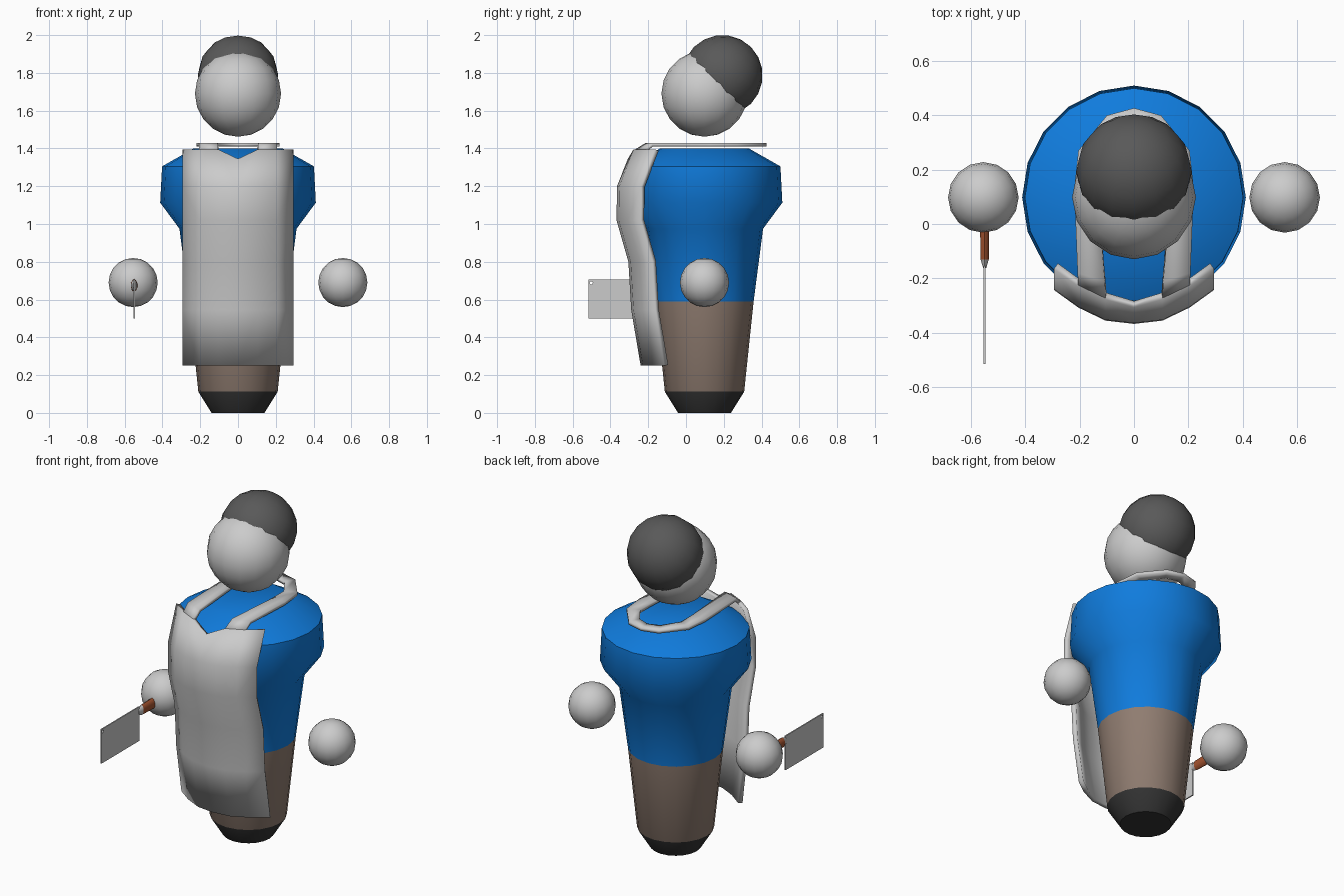
import bpy, bmesh, math
from mathutils import Matrix, Vector

if "Cube" in bpy.data.objects:
    bpy.data.objects.remove(bpy.data.objects["Cube"])


def mat(name, c):
    m = bpy.data.materials.new(name)
    m.diffuse_color = (*c, 1)
    m.use_nodes = True
    m.node_tree.nodes["Principled BSDF"].inputs["Base Color"].default_value = m.diffuse_color
    return m


BLUE = mat("blue", (0.005, 0.2, 0.72))
TAN = mat("tan", (0.28, 0.205, 0.165))
BLACK = mat("black", (0.033, 0.033, 0.033))
DARK = mat("dark_grey", (0.1, 0.1, 0.1))
BROWN = mat("brown", (0.38, 0.09, 0.03))


def finish(bm, name, mats=(), angle=40):
    me = bpy.data.meshes.new(name)
    bm.to_mesh(me)
    bm.free()
    ob = bpy.data.objects.new(name, me)
    bpy.context.collection.objects.link(ob)
    for m in mats:
        me.materials.append(m)
    bpy.ops.object.select_all(action='DESELECT')
    ob.select_set(True)
    bpy.context.view_layer.objects.active = ob
    if angle:
        bpy.ops.object.shade_smooth_by_angle(angle=math.radians(angle))
    return ob


def lathe(name, profile, sides, place, mats, slots):
    """Stack of rings (rx, ry, z) with end caps; slots gives the material per band."""
    bm = bmesh.new()
    rings = [[bm.verts.new(place @ Vector((rx * math.sin(2 * math.pi * i / sides),
                                           ry * math.cos(2 * math.pi * i / sides), z)))
              for i in range(sides)] for rx, ry, z in profile]
    for a, b, s in zip(rings, rings[1:], slots):
        for i in range(sides):
            j = (i + 1) % sides
            bm.faces.new((a[i], a[j], b[j], b[i])).material_index = s
    bm.faces.new(rings[0]).material_index = slots[0]
    bm.faces.new(rings[-1]).material_index = slots[-1]
    bmesh.ops.recalc_face_normals(bm, faces=bm.faces)
    return finish(bm, name, mats)


def ball(name, loc, r, tilt=0, mats=()):
    bm = bmesh.new()
    m = Matrix.Translation(loc) @ Matrix.Rotation(tilt, 4, 'X')
    bmesh.ops.create_uvsphere(bm, u_segments=16, v_segments=10, radius=r, matrix=m)
    return finish(bm, name, mats)


def sheet(name, rows, thick):
    """Half sheet of cloth from rows of points, mirrored in x and thickened."""
    bm = bmesh.new()
    vs = [[bm.verts.new(p) for p in row] for row in rows]
    for a, b in zip(vs, vs[1:]):
        for i in range(len(a) - 1):
            bm.faces.new((a[i], a[i + 1], b[i + 1], b[i]))
    ob = finish(bm, name)
    mi = ob.modifiers.new("mirror", 'MIRROR')
    mi.use_clip = True
    so = ob.modifiers.new("thickness", 'SOLIDIFY')
    so.thickness = thick
    so.offset = -1
    return ob


# body: shoes, trousers and shirt in one turned shape
lathe("body", [(r, r, z) for r, z in [(.14, 0), (.21, .112), (.26, .59), (.31, .975),
                                      (.412, 1.113), (.402, 1.305), (.235, 1.4)]],
      20, Matrix.Translation((0, .098, 0)), (BLACK, TAN, BLUE), (0, 1, 2, 2, 2, 2))

# head, hair and hands
ball("head", (0, .098, 1.69), .228)
ball("hair", (0, .193, 1.787), .213, math.radians(-45), (DARK,))
for side, x in (("right", -.555), ("left", .555)):
    ball(side + "_hand", (x, .098, .69), .13)

# apron front: one curved cross-section carried down the chest
cols = [(0, 0), (.105, .012), (.205, .06), (.295, .125)]
drape = [(.25, -.24), (.545, -.29), (.8, -.305), (1.02, -.368), (1.2, -.365), (1.395, -.29)]
rows = [[(x, y + dy, z) for x, dy in cols] for z, y in drape]
rows[-1][0] = (0, -.308, 1.345)
sheet("apron", rows, .026)

# neck strap loop, as inner and outer edge pairs
strap = [((.105, -.278, 1.39), (.205, -.23, 1.39)),
         ((.108, -.212, 1.43), (.208, -.18, 1.43)),
         ((.135, .13, 1.43), (.22, .13, 1.43)),
         ((.135, .24, 1.43), (.205, .27, 1.43)),
         ((.07, .34, 1.43), (.1, .4, 1.43)),
         ((0, .365, 1.43), (0, .427, 1.43))]
sheet("neck_strap", strap, .02)

# cleaver handle with a grey collar
front = Matrix.Translation((-.55, 0, .675)) @ Matrix.Rotation(math.pi / 2, 4, 'X')
lathe("cleaver_handle", [(.018, .034, 0), (.016, .03, .13)], 10, front, (BROWN,), (0,))
lathe("cleaver_collar", [(.016, .03, .13), (.006, .018, .162)], 10, front, (), (0,))

# cleaver blade with a hanging hole
bm = bmesh.new()
outline = [(-.515, .5), (-.155, .5), (-.155, .705), (-.515, .705)]
hole = [(-.502 + .009 * math.cos(a * math.pi / 4), .688 + .009 * math.sin(a * math.pi / 4))
        for a in range(8)]
edges = []
for loop in (outline, hole):
    v = [bm.verts.new((-.55, y, z)) for y, z in loop]
    edges += [bm.edges.new((v[i], v[i - 1])) for i in range(len(v))]
bmesh.ops.triangle_fill(bm, use_beauty=True, edges=edges, normal=(1, 0, 0))
blade = finish(bm, "cleaver_blade", angle=0)
so = blade.modifiers.new("thickness", 'SOLIDIFY')
so.thickness = .007
so.offset = 0
